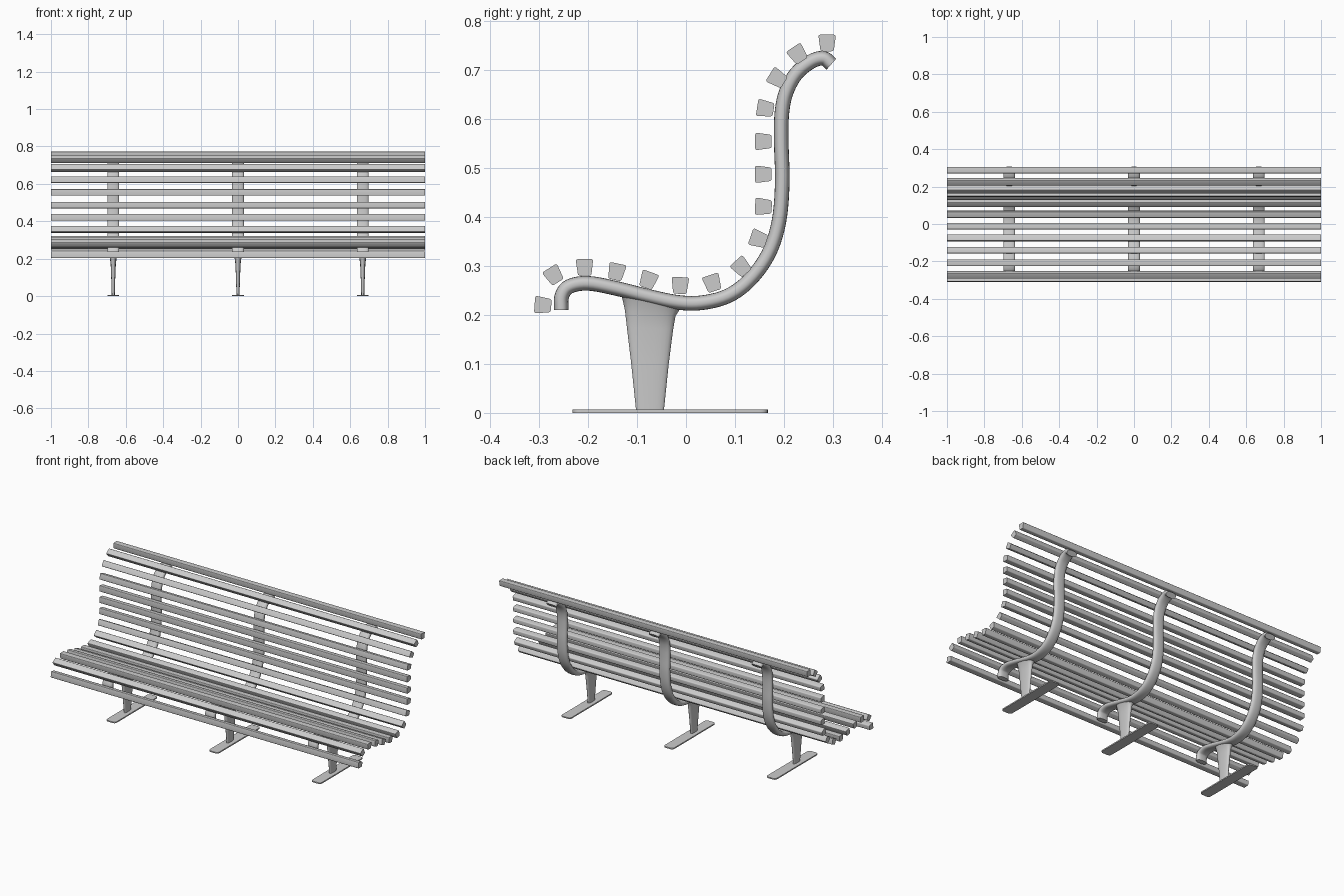
import bpy, bmesh, math
from mathutils import Vector

if "Cube" in bpy.data.objects:
    bpy.data.objects.remove(bpy.data.objects["Cube"])

FRAME_X = (-0.667, 0.0, 0.667)


def finish(name, bm, angle=40):
    bmesh.ops.recalc_face_normals(bm, faces=bm.faces)
    me = bpy.data.meshes.new(name)
    bm.to_mesh(me)
    bm.free()
    ob = bpy.data.objects.new(name, me)
    bpy.context.collection.objects.link(ob)
    bpy.ops.object.select_all(action='DESELECT')
    ob.select_set(True)
    bpy.context.view_layer.objects.active = ob
    bpy.ops.object.shade_smooth_by_angle(angle=math.radians(angle))
    return ob


def loft(name, rings, angle=40):
    """Skin a list of equal-length point rings and cap both ends."""
    bm = bmesh.new()
    vs = [[bm.verts.new(p) for p in r] for r in rings]
    n = len(vs[0])
    for a, b in zip(vs, vs[1:]):
        for i in range(n):
            j = (i + 1) % n
            bm.faces.new((a[i], a[j], b[j], b[i]))
    bm.faces.new(vs[0])
    bm.faces.new(vs[-1])
    return finish(name, bm, angle)


def oval(i, n, power):
    a = 2 * math.pi * (i + 0.5) / n
    c, s = math.cos(a), math.sin(a)
    return (math.copysign(abs(c) ** (2 / power), c),
            math.copysign(abs(s) ** (2 / power), s))


def rounded(corners, r, steps=3):
    """Round the corners of a 2D polygon."""
    out = []
    for k, c in enumerate(corners):
        c = Vector(c)
        p = c + (Vector(corners[k - 1]) - c).normalized() * r
        q = c + (Vector(corners[(k + 1) % len(corners)]) - c).normalized() * r
        for s in range(steps + 1):
            t = s / steps
            out.append(p * (1 - t) ** 2 + c * 2 * t * (1 - t) + q * t * t)
    return out


def smooth_path(pts, steps=5):
    """Catmull-Rom curve through the points."""
    p = [Vector(q) for q in pts]
    p = [2 * p[0] - p[1]] + p + [2 * p[-1] - p[-2]]
    out = []
    for a, b, c, d in zip(p, p[1:], p[2:], p[3:]):
        for s in range(steps):
            t = s / steps
            out.append(0.5 * (2 * b + (c - a) * t + (2 * a - 5 * b + 4 * c - d) * t * t
                              + (3 * b - a - 3 * c + d) * t ** 3))
    return out + [p[-2]]


# Slats: y, z, direction the wide face looks (degrees)
slats = [(-.292, .22, 176), (-.27, .281, 122), (-.207, .297, 91), (-.142, .288, 78),
         (-.077, .271, 70), (-.012, .26, 88), (.054, .265, 108), (.113, .298, 132),
         (.148, .355, 161), (.158, .421, 177), (.158, .487, 180), (.158, .554, 180),
         (.162, .621, 171), (.186, .683, 148), (.228, .732, 124), (.288, .755, 90)]
slat_profile = rounded([(-.0135, -.017), (.0135, -.017), (.018, .017), (-.018, .017)], 0.005)
for k, (y, z, deg) in enumerate(slats):
    n = Vector((math.cos(math.radians(deg)), math.sin(math.radians(deg))))
    t = Vector((n.y, -n.x))
    sec = [Vector((y, z)) + t * u + n * v for u, v in slat_profile]
    loft(f"slat_{k + 1}", [[(x, q.x, q.y) for q in sec] for x in (-1, 1)])

# Curved rails: flattened tube swept along the seat and back line
rail = smooth_path([(-.255, .21), (-.254, .238), (-.239, .258), (-.2, .265), (-.14, .254),
                    (-.08, .239), (-.02, .2265), (.03, .225), (.085, .239), (.13, .272),
                    (.168, .325), (.189, .39), (.196, .47), (.194, .55), (.195, .61),
                    (.204, .655), (.225, .693), (.256, .718), (.281, .724), (.297, .712)])


def rail_rings(cx):
    rings = []
    for k, p in enumerate(rail):
        d = (rail[min(k + 1, len(rail) - 1)] - rail[max(k - 1, 0)]).normalized()
        n = Vector((-d.y, d.x))
        ring = []
        for i in range(24):
            u, v = oval(i, 24, 2.6)
            q = p + n * v * (0.0155 if v < 0 else 0.0145)
            ring.append((cx + u * 0.032, q.x, q.y))
        rings.append(ring)
    return rings


# Legs: y front, y back, half thickness, z front, z back
leg = [(-.102, -.045, .008, .004, .004), (-.112, -.035, .011, .1, .1),
       (-.121, -.026, .014, .175, .17), (-.125, -.021, .018, .21, .198),
       (-.131, -.013, .024, .236, .21), (-.142, .004, .028, .25, .22)]


def leg_rings(cx):
    rings = []
    for y0, y1, h, z0, z1 in leg:
        ring = []
        for i in range(24):
            u, v = oval(i, 24, 2.6)
            t = (u + 1) / 2
            ring.append((cx + v * h, y0 + (y1 - y0) * t, z0 + (z1 - z0) * t))
        rings.append(ring)
    return rings


foot_outline = rounded([(-.031, -.232), (.031, -.232), (.031, .167), (-.031, .167)], 0.018, 5)
for k, cx in enumerate(FRAME_X):
    loft(f"rail_{k + 1}", rail_rings(cx), 50)
    loft(f"leg_{k + 1}", leg_rings(cx), 50)
    # Flat floor plate
    loft(f"foot_{k + 1}", [[(cx + p.x, p.y, z) for p in foot_outline] for z in (0, .007)])
